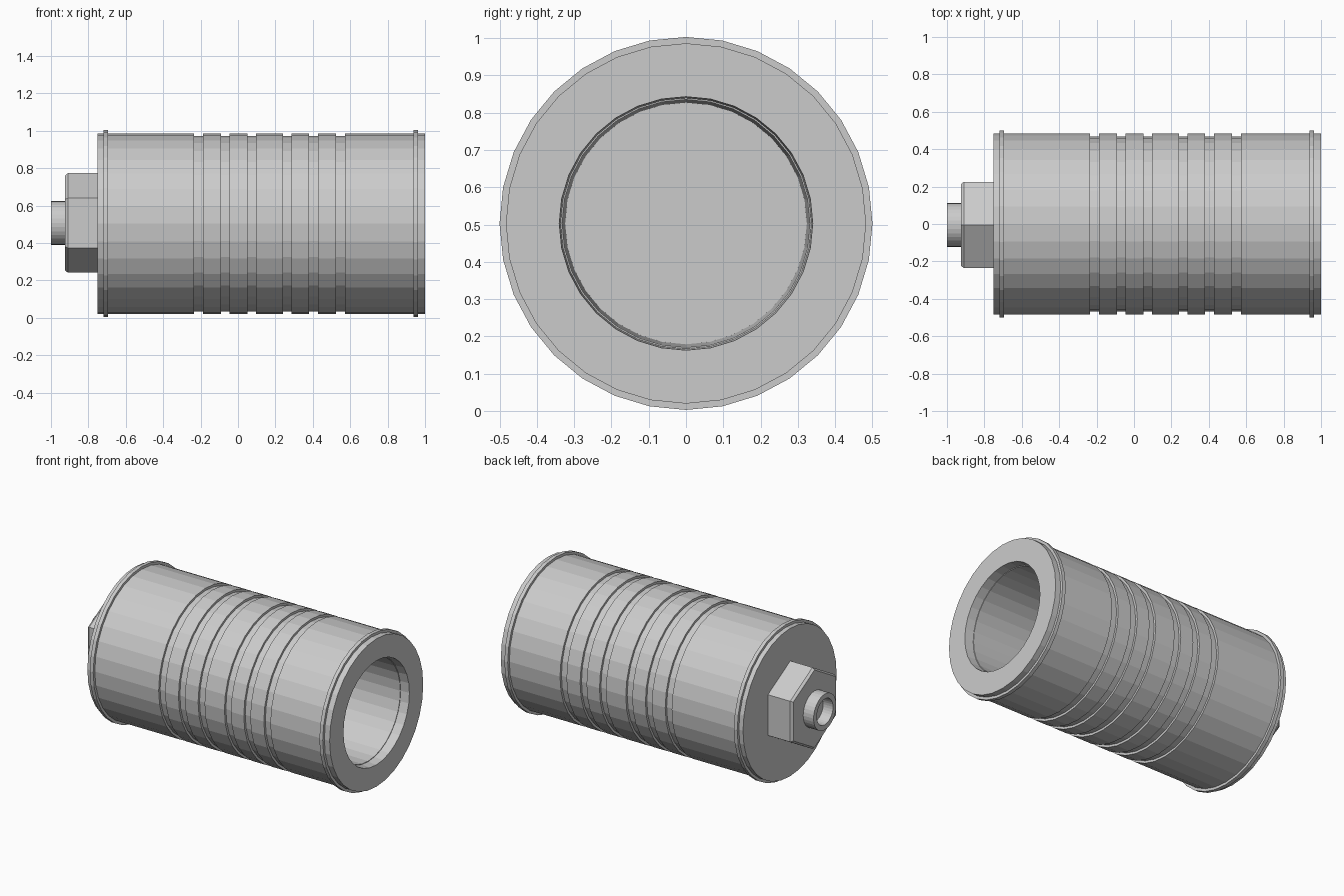
import bpy, bmesh, math

cube = bpy.data.objects.get("Cube")
if cube:
    bpy.data.objects.remove(cube, do_unlink=True)

grey = bpy.data.materials.new("light_grey")
grey.use_nodes = True
colour = (0.6, 0.6, 0.6, 1)
grey.diffuse_color = colour
grey.node_tree.nodes["Principled BSDF"].inputs["Base Color"].default_value = colour

AXIS_Z = 0.503


def lathe(name, profile, sides=32, y=0.0, z=AXIS_Z, closed=False):
    """Spin (x, radius) points around a lengthwise axis; radius 0 is a pole."""
    bm = bmesh.new()
    rings = []
    for x, r in profile:
        if r == 0:
            rings.append([bm.verts.new((x, y, z))] * sides)
            continue
        angles = [math.tau * i / sides for i in range(sides)]
        rings.append([bm.verts.new((x, y + r * math.sin(a), z + r * math.cos(a))) for a in angles])
    pairs = list(zip(rings, rings[1:]))
    if closed:
        pairs.append((rings[-1], rings[0]))
    for a, b in pairs:
        for i in range(sides):
            j = (i + 1) % sides
            corners = list(dict.fromkeys((a[i], a[j], b[j], b[i])))
            bm.faces.new(corners)
    bmesh.ops.recalc_face_normals(bm, faces=bm.faces)
    mesh = bpy.data.meshes.new(name)
    bm.to_mesh(mesh)
    bm.free()
    mesh.materials.append(grey)
    obj = bpy.data.objects.new(name, mesh)
    bpy.context.collection.objects.link(obj)
    return obj


# Grooved hollow body: closed back, grooves, open end with stepped bore
R, GROOVE_R = 0.483, 0.468
body = [(-0.75, 0), (-0.75, R)]
for start in (-0.235, -0.092, 0.05, 0.24, 0.38, 0.525):
    end = start + 0.047
    body += [(start, R), (start, GROOVE_R), (end, GROOVE_R), (end, R)]
body += [(1.0, R), (1.0, 0.34), (0.94, 0.336), (0.94, 0.332), (-0.72, 0.324), (-0.72, 0)]
lathe("hollow_body", body)

# Thin raised bands near both ends
for name, x in (("back_band", -0.708), ("open_end_band", 0.95)):
    lathe(name, [(x - 0.012, 0.47), (x - 0.012, 0.5), (x + 0.012, 0.5), (x + 0.012, 0.47)], closed=True)

# Hexagonal nut with a small chamfer
lathe("hex_nut", [(-0.925, 0), (-0.925, 0.253), (-0.91, 0.266), (-0.745, 0.266), (-0.745, 0)],
      sides=6, y=-0.005, z=0.507)

# Hollow inlet tube
lathe("inlet_tube", [(-0.92, 0), (-0.92, 0.117), (-1.0, 0.117), (-1.0, 0.084), (-0.93, 0.082), (-0.93, 0)],
      y=-0.005, z=0.507)
